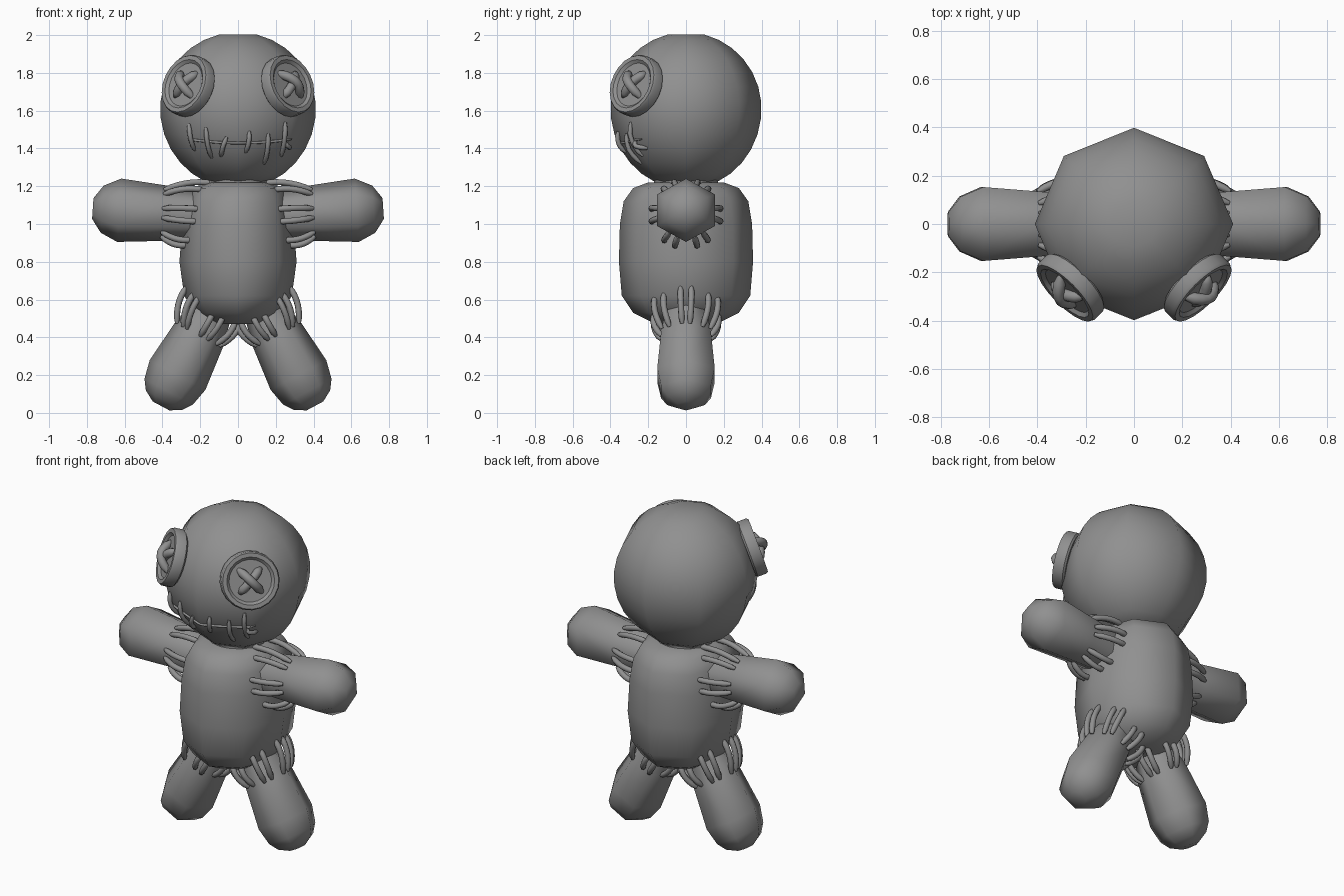
import bpy, bmesh, math
from mathutils import Vector
from mathutils.bvhtree import BVHTree

cube = bpy.data.objects.get("Cube")
if cube:
    bpy.data.objects.remove(cube)

GREY = (0.28, 0.28, 0.28, 1)
cloth = bpy.data.materials.new("grey cloth")
cloth.use_nodes = True
cloth.diffuse_color = GREY
cloth.node_tree.nodes["Principled BSDF"].inputs["Base Color"].default_value = GREY


def finish(name, bm, sharp=75):
    bmesh.ops.recalc_face_normals(bm, faces=bm.faces)
    mesh = bpy.data.meshes.new(name)
    bm.to_mesh(mesh)
    mesh.materials.append(cloth)
    obj = bpy.data.objects.new(name, mesh)
    bpy.context.collection.objects.link(obj)
    bpy.ops.object.select_all(action='DESELECT')
    obj.select_set(True)
    bpy.context.view_layer.objects.active = obj
    bpy.ops.object.shade_smooth_by_angle(angle=math.radians(sharp))
    tree = BVHTree.FromBMesh(bm)
    bm.free()
    return tree


def loft(bm, rings):
    """Skin a list of equal-sized point rings and cap both ends."""
    loops = [[bm.verts.new(p) for p in ring] for ring in rings]
    n = len(loops[0])
    for a, b in zip(loops, loops[1:]):
        for i in range(n):
            j = (i + 1) % n
            bm.faces.new((a[i], a[j], b[j], b[i]))
    bm.faces.new(loops[0])
    bm.faces.new(loops[-1])


def circle(centre, u, v, r, n):
    return [centre + r * (math.cos(math.tau * i / n) * u + math.sin(math.tau * i / n) * v)
            for i in range(n)]


def tube(bm, path, r, side, n=8):
    """Thread with tapered ends following a path."""
    rings = []
    for i, p in enumerate(path):
        d = (path[min(i + 1, len(path) - 1)] - path[max(i - 1, 0)]).normalized()
        u = side.cross(d).normalized()
        end = i in (0, len(path) - 1)
        rings.append(circle(p, u, d.cross(u), r * (0.6 if end else 1), n))
    loft(bm, rings)


def arch(a, b, out, lift, steps=7):
    """Points from a to b, bulging along out."""
    return [a.lerp(b, i / steps) + out * lift * math.sin(math.pi * i / steps)
            for i in range(steps + 1)]


X, Y, Z = Vector((1, 0, 0)), Vector((0, 1, 0)), Vector((0, 0, 1))

# Head: eight-sided ball with flat ends
bm = bmesh.new()
rings = []
for k in range(13):
    a = math.radians(-66 + k * 142 / 12)
    z = 1.61 + 0.405 * math.sin(a) if a > 0 else 1.61 + 0.425 * math.sin(a)
    rings.append(circle(Vector((0, 0, z)), X, Y * 0.97, 0.412 * math.cos(a), 8))
loft(bm, rings)
head_tree = finish("head", bm)

# Torso: eight-sided, bulging at the belly
bm = bmesh.new()
loft(bm, [circle(Vector((0, 0, z)), X * rx, Y * ry, 1, 8) for z, rx, ry in
          [(.47, .14, .16), (.53, .23, .28), (.62, .285, .34), (.8, .31, .355),
           (1, .295, .35), (1.12, .275, .33), (1.19, .24, .28), (1.22, .17, .2)]])
body_tree = finish("torso", bm)

# Neck
bm = bmesh.new()
loft(bm, [circle(Vector((0, 0, z)), X, Y, .17, 16) for z in (1.2, 1.25)])
finish("neck", bm)

# Limbs: six-sided sausages sewn to the torso
ARM = [(0, .13), (.2, .148), (.43, .168), (.52, .125), (.57, .055)]
LEG = [(-.05, .11), (.1, .143), (.34, .167), (.44, .145), (.49, .11), (.525, .05)]


def limb(name, s, start, axis, profile, seam_at, count):
    start, axis = Vector((s * start[0], 0, start[1])), Vector((s * axis[0], 0, axis[1])).normalized()
    u = Y.cross(axis) * s
    bm = bmesh.new()
    loft(bm, [circle(start + axis * t, u, Y * 1.05, r, 6) for t, r in profile])
    tree = finish(name, bm)
    # Seam threads in pairs, running along the limb onto the torso
    bm = bmesh.new()
    base = start + axis * seam_at
    for i in range(count):
        a = math.tau * (i + .5 + (.15 if i % 2 == 0 else -.15)) / count
        out = u * math.cos(a) + Y * math.sin(a)
        foot = tree.ray_cast(base + out * .5, -out)[0]
        far = body_tree.ray_cast(foot + out * .02, -axis + out * .15, .3)[0]
        if far is None:
            far = body_tree.find_nearest(foot - axis * .15)[0]
        far = far - axis * .02
        tube(bm, arch(foot, far, out, .02), .0165, axis.cross(out))
    finish(name + "_stitches", bm)


for s, side in ((1, "left"), (-1, "right")):
    limb(side + "_arm", s, (.2, 1.045), (1, .065), ARM, .2, 12)
    limb(side + "_leg", s, (.16, .5), (.47, -.88), LEG, .1, 14)

    # Button eye: raised rim around a sunken disc
    n = Vector((s * .67, -.67, .31)).normalized()
    c = Vector((0, 0, 1.61)) + n * .385
    u = Z.cross(n).normalized()
    v = n.cross(u)
    bm = bmesh.new()
    loft(bm, [circle(c + n * h, u, v, r, 20) for h, r in
              [(-.03, .155), (-.02, .165), (.03, .165), (.042, .158),
               (.042, .135), (.028, .12), (.028, .04)]])
    finish(side + "_button", bm, 40)

    # Crossed thread in the button
    bm = bmesh.new()
    for k, lift in ((1, .03), (-1, .055)):
        d = (u * .7 + v * k * .75) * .088
        tube(bm, arch(c + n * .018 - d, c + n * .018 + d, n, lift), .025, n.cross(d).normalized())
    finish(side + "_eye_cross", bm)


# Mouth: one long thread with short stitches across it
def on_face(x, z, lift=.004):
    p, normal, *_ = head_tree.ray_cast(Vector((x, -2, z)), Y)
    return p + normal * lift


bm = bmesh.new()
tube(bm, [on_face(-.26 + .54 * i / 24, 1.43 + .02 * (i / 12 - 1) ** 2) for i in range(25)], .007, Z)
for x0, z0, x1, z1 in [(-.26, 1.53, -.23, 1.39), (-.17, 1.51, -.14, 1.35),
                       (-.06, 1.46, -.09, 1.36), (.06, 1.49, .04, 1.38),
                       (.16, 1.48, .14, 1.32), (.25, 1.54, .23, 1.36),
                       (.24, 1.44, .27, 1.4)]:
    path = [on_face(x0 + (x1 - x0) * t / 6, z0 + (z1 - z0) * t / 6,
                    .018 * math.sin(math.pi * t / 6)) for t in range(7)]
    tube(bm, path, .0125, X)
finish("mouth_stitches", bm)
